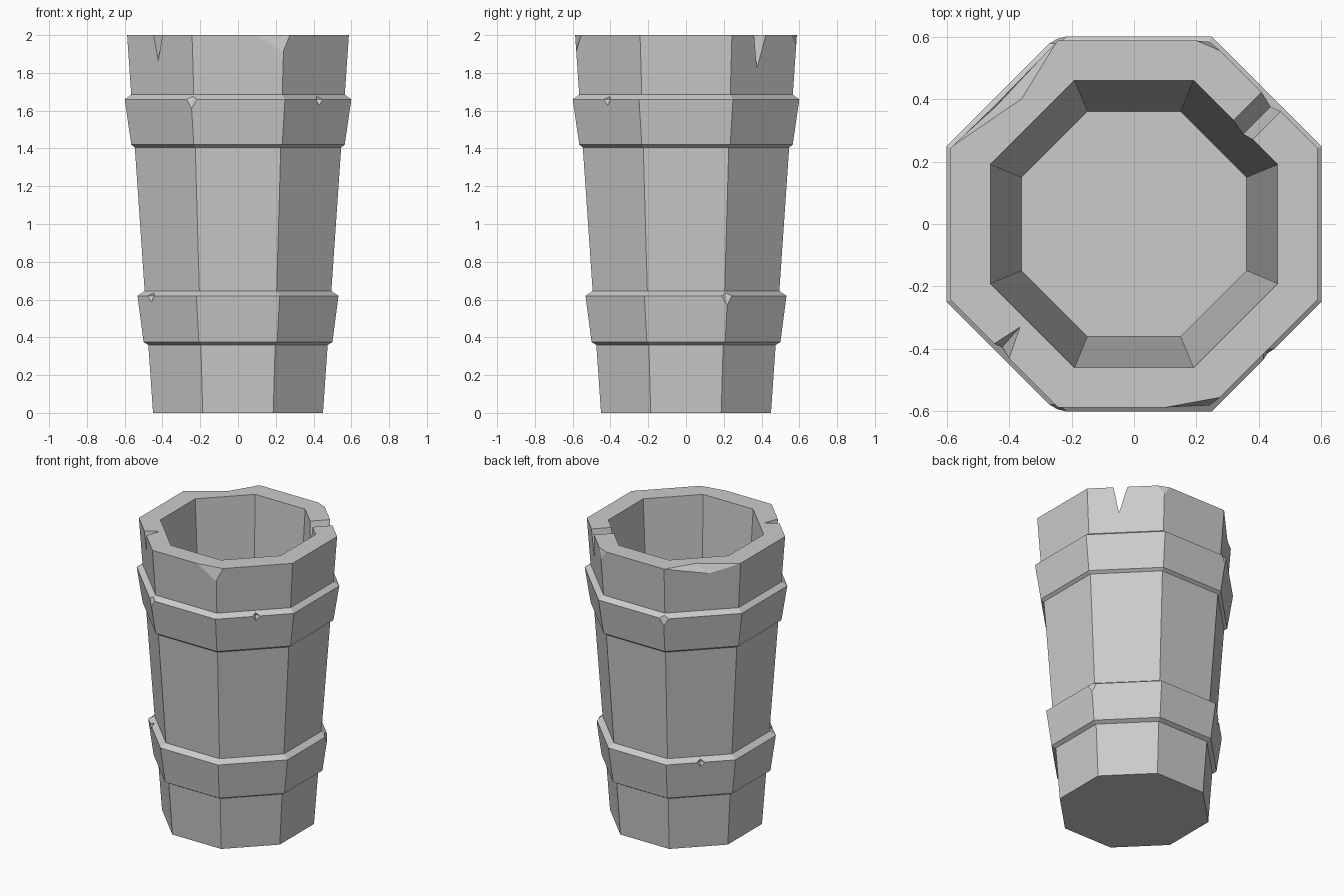
import bpy, bmesh
from math import cos, sin, radians, pi

if "Cube" in bpy.data.objects:
    bpy.data.objects.remove(bpy.data.objects["Cube"])

def make_object(name, bm):
    bmesh.ops.recalc_face_normals(bm, faces=bm.faces)
    me = bpy.data.meshes.new(name)
    bm.to_mesh(me)
    bm.free()
    ob = bpy.data.objects.new(name, me)
    bpy.context.collection.objects.link(ob)
    return ob

def octagon_lathe(name, profile, closed):
    """Sweep (apothem, z) points round eight flat sides; cap the ends or close the loop."""
    bm = bmesh.new()
    rings = []
    for a, z in profile:
        r = a / cos(pi / 8)
        rings.append([bm.verts.new((r * cos(pi / 8 + i * pi / 4),
                                    r * sin(pi / 8 + i * pi / 4), z)) for i in range(8)])
    pairs = list(zip(rings, rings[1:]))
    if closed:
        pairs.append((rings[-1], rings[0]))
    else:
        bm.faces.new(rings[0])
        bm.faces.new(rings[-1])
    for p, q in pairs:
        for i in range(8):
            j = (i + 1) % 8
            bm.faces.new((p[i], p[j], q[j], q[i]))
    return make_object(name, bm)

def polar(deg, r, t, z):
    """Point at distance r along a direction, shifted sideways by t."""
    c, s = cos(radians(deg)), sin(radians(deg))
    return (r * c - t * s, r * s + t * c, z)

def carve(ob, hulls):
    """Cut convex chips, each given by its corner points, out of an object."""
    bm = bmesh.new()
    for pts in hulls:
        vs = [bm.verts.new(p) for p in pts]
        res = bmesh.ops.convex_hull(bm, input=vs)
        loose = [v for v in vs if v.is_valid and not v.link_faces]
        bmesh.ops.delete(bm, geom=loose, context='VERTS')
    cutter = make_object(ob.name + "_cutter", bm)
    cutter.hide_render = True
    mod = ob.modifiers.new("chips", 'BOOLEAN')
    mod.operation = 'DIFFERENCE'
    mod.solver = 'EXACT'
    mod.object = cutter
    bpy.context.view_layer.objects.active = ob
    bpy.ops.object.modifier_apply(modifier=mod.name)
    bpy.data.objects.remove(cutter)

def edge_nick(deg, a, t, z):
    return [polar(deg, a, t - .025, z), polar(deg, a, t + .025, z),
            polar(deg, a - .006, t, z - .035), polar(deg, a - .02, t, z + .016),
            polar(deg, a - .03, t, z), polar(deg, a + .05, t, z + .02)]

def corner_nick(deg, a, z):
    r = a / cos(pi / 8)
    return [polar(deg, r - .012, -.03, z), polar(deg, r - .012, .03, z),
            polar(deg, r - .008, 0, z - .05), polar(deg, r - .025, 0, z + .016),
            polar(deg, r + .05, 0, z + .02)]

# hollow tapered vessel
body = octagon_lathe("vessel_body", [(.45, 0), (.587, 2), (.46, 2), (.36, .12)], False)

# notches and chips in the rim
through_notch = [polar(45, r, t, z) for r in (.38, .7)
                 for t, z in ((.037, 2.09), (-.094, 2.09), (-.044, 1.82))]
side_notch = [(-.447, -.383, 2), (-.40, -.43, 2), (-.365, -.33, 2),
              (-.421, -.393, 1.86), (-.5, -.49, 2.1)]
broad_chip = [(-.245, .587, 2), (-.587, .245, 2), (-.36, .40, 2),
              (-.44, .378, 1.94), (-.52, .52, 2.1)]
front_chip = [(.10, -.587, 2), (.275, -.555, 2), (.238, -.58, 1.91), (.29, -.7, 2.05)]
back_chip = [(.20, .587, 2), (.275, .555, 2), (.242, .583, 1.94), (.29, .7, 2.05)]
carve(body, [through_notch, side_notch, broad_chip, front_chip, back_chip])

# flared hoops sunk slightly into the body
lower = octagon_lathe("lower_hoop", [(.45, .36), (.475, .36), (.50, .375),
                                     (.532, .62), (.494, .645), (.46, .645)], True)
upper = octagon_lathe("upper_hoop", [(.52, 1.405), (.546, 1.405), (.565, 1.42),
                                     (.60, 1.66), (.565, 1.685), (.53, 1.685)], True)

# nicks along the hoop edges
carve(lower, [edge_nick(225, .532, -.12, .62), edge_nick(135, .532, 0, .62),
              corner_nick(22.5, .532, .62)])
carve(upper, [edge_nick(315, .60, .01, 1.66), corner_nick(247.5, .60, 1.66),
              corner_nick(112.5, .60, 1.66)])
